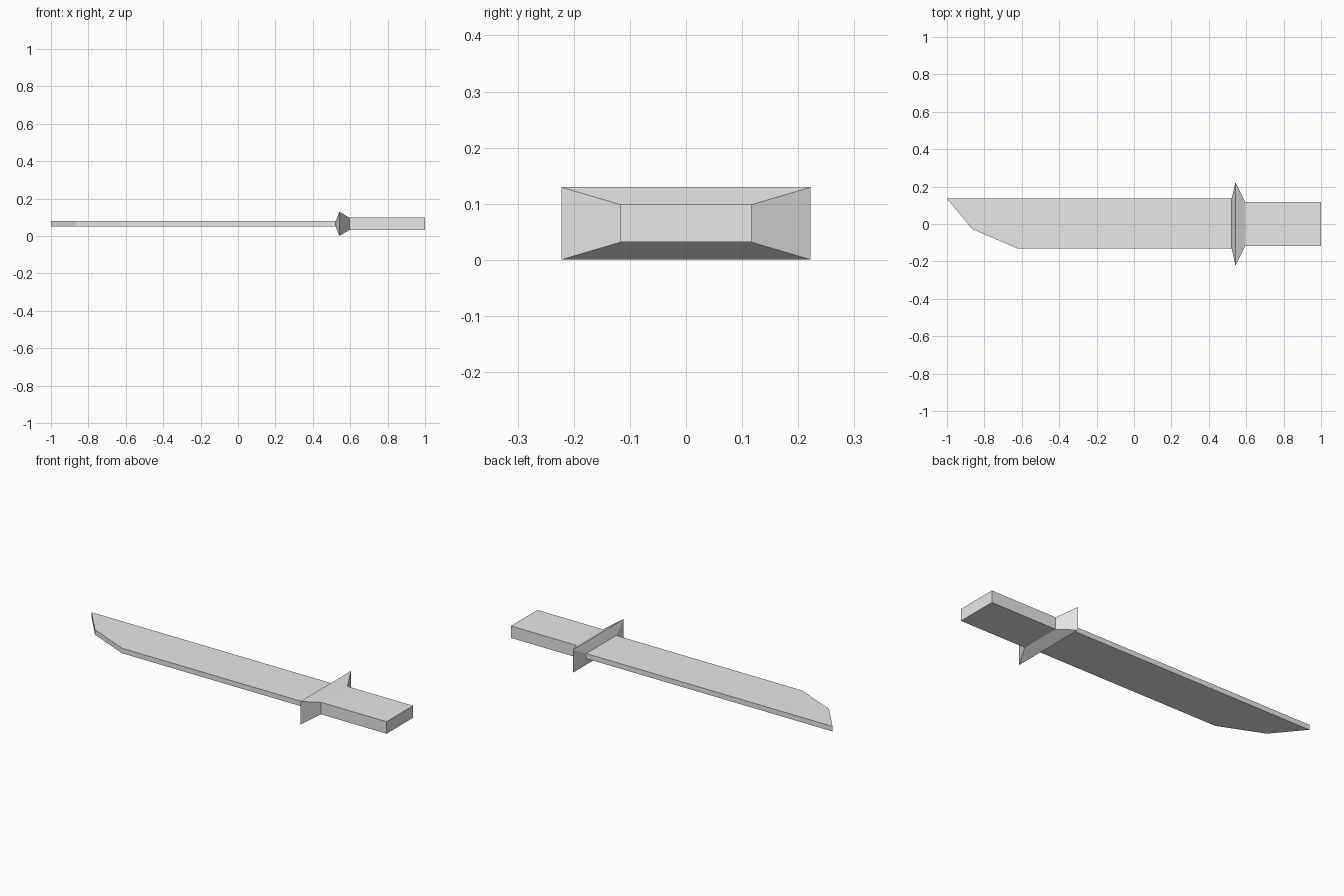
import bpy

cube = bpy.data.objects.get("Cube")
if cube:
    bpy.data.objects.remove(cube, do_unlink=True)

MID_Z = 0.065

steel = bpy.data.materials.new("light_grey")
steel.use_nodes = True
GREY = (0.8, 0.8, 0.8, 1)
steel.diffuse_color = GREY
steel.node_tree.nodes["Principled BSDF"].inputs["Base Color"].default_value = GREY


def loft(name, rings, cap_start=False, cap_end=False):
    """Join equal-length rings of points with quads and cap the chosen ends."""
    n = len(rings[0])
    verts = [p for ring in rings for p in ring]
    faces = [(r * n + i, r * n + (i + 1) % n, (r + 1) * n + (i + 1) % n, (r + 1) * n + i)
             for r in range(len(rings) - 1) for i in range(n)]
    if cap_start:
        faces.append(tuple(reversed(range(n))))
    if cap_end:
        faces.append(tuple(range(len(verts) - n, len(verts))))
    mesh = bpy.data.meshes.new(name)
    mesh.from_pydata(verts, [], faces)
    mesh.materials.append(steel)
    obj = bpy.data.objects.new(name, mesh)
    bpy.context.collection.objects.link(obj)
    return obj


def section(x, half_y, half_z, y=0):
    """Rectangle across the length, wound to face +x."""
    return [(x, y + sy * half_y, MID_Z + sz * half_z)
            for sy, sz in ((-1, -1), (1, -1), (1, 1), (-1, 1))]


# Blade: flat outline with a clipped point, given thickness
outline = [(-1, 0.135), (-0.865, -0.027), (-0.625, -0.13), (0.522, -0.13), (0.522, 0.135)]
blade_half = 0.014
loft("blade", [[(x, y, MID_Z + s * blade_half) for x, y in outline] for s in (-1, 1)],
     cap_start=True, cap_end=True)

# Guard: flares from the blade to a sharp rim, then narrows to the handle
blade_root = section(0.522, 0.1325, blade_half, 0.0025)
rim = section(0.542, 0.222, 0.0645)
handle_root = section(0.595, 0.117, 0.0335)
loft("guard", [blade_root, rim, handle_root])

# Handle: plain rectangular bar
loft("handle", [handle_root, section(1, 0.117, 0.0335)], cap_end=True)
